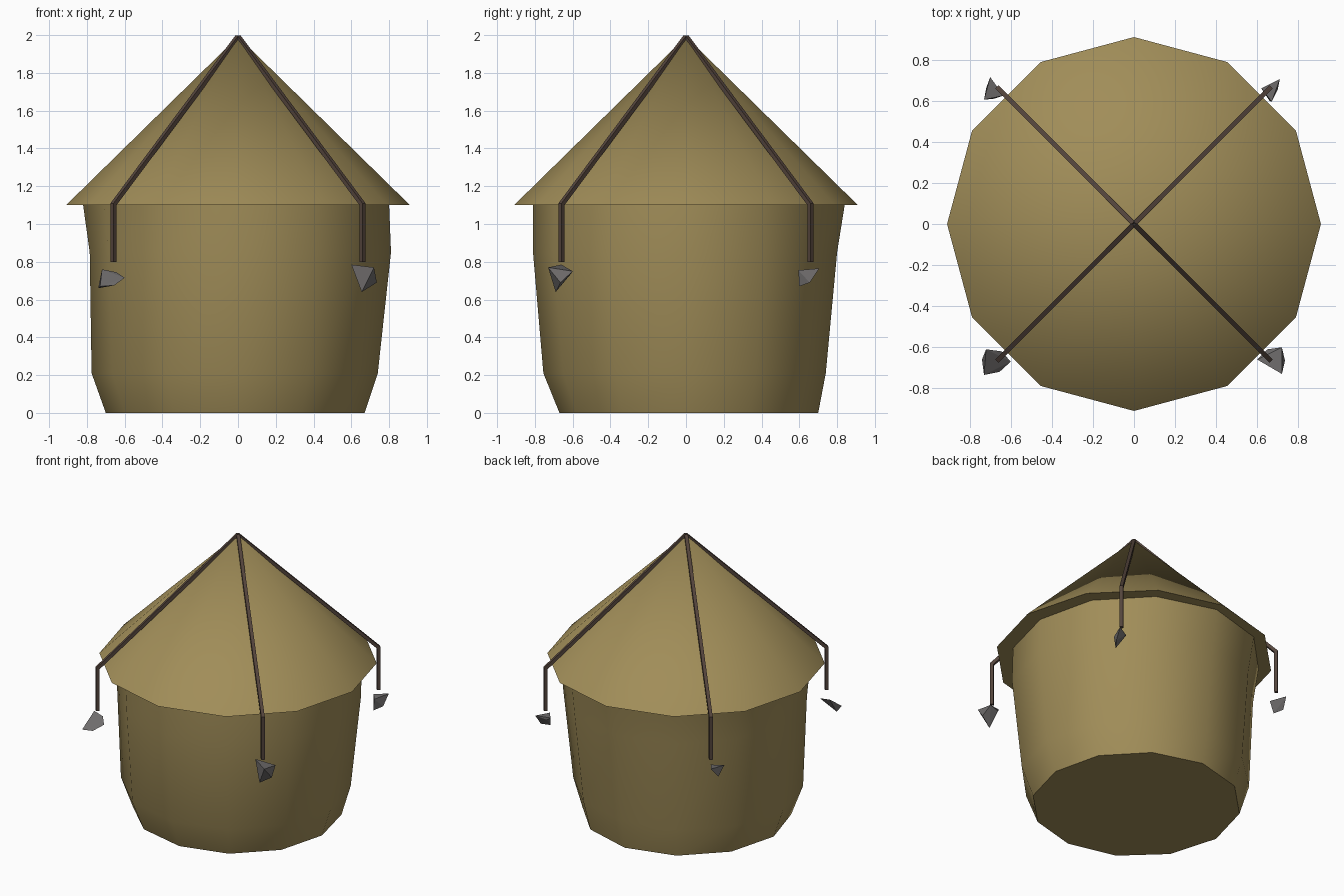
import bpy, bmesh, math
from mathutils import Vector

if "Cube" in bpy.data.objects:
    bpy.data.objects.remove(bpy.data.objects["Cube"])


def material(name, rgb):
    m = bpy.data.materials.new(name)
    m.diffuse_color = (*rgb, 1)
    m.use_nodes = True
    m.node_tree.nodes["Principled BSDF"].inputs["Base Color"].default_value = m.diffuse_color
    return m


STRAW = material("straw", (0.355, 0.268, 0.099))
ROPE = material("dark_rope", (0.088, 0.058, 0.045))
STONE = material("grey_stone", (0.16, 0.152, 0.152))


def finish(bm, name, mat, smooth_angle=None):
    bmesh.ops.recalc_face_normals(bm, faces=bm.faces)
    me = bpy.data.meshes.new(name)
    bm.to_mesh(me)
    bm.free()
    me.materials.append(mat)
    ob = bpy.data.objects.new(name, me)
    bpy.context.collection.objects.link(ob)
    if smooth_angle:
        bpy.ops.object.select_all(action='DESELECT')
        ob.select_set(True)
        bpy.context.view_layer.objects.active = ob
        bpy.ops.object.shade_smooth_by_angle(angle=math.radians(smooth_angle))
    return ob


def loft(bm, rings):
    """Skin a list of point rings and cap both ends."""
    vs = [[bm.verts.new(p) for p in ring] for ring in rings]
    n = len(vs[0])
    for a, b in zip(vs, vs[1:]):
        for i in range(n):
            j = (i + 1) % n
            bm.faces.new((a[i], a[j], b[j], b[i]))
    bm.faces.new(vs[0])
    bm.faces.new(vs[-1])


# Stack body: lumpy 12-sided drum; each level has radii toward +x, +y, -x, -y
LEVELS = [(0.0, (0.67, 0.70, 0.70, 0.67)),
          (0.21, (0.74, 0.74, 0.775, 0.755)),
          (0.85, (0.81, 0.80, 0.785, 0.81)),
          (1.1, (0.80, 0.84, 0.82, 0.81))]
rings = []
for z, radii in LEVELS:
    ring = []
    for i in range(12):
        q, f = i // 3, (i % 3) / 3
        r = radii[q] * (1 - f) + radii[(q + 1) % 4] * f
        a = math.tau * i / 12
        ring.append((r * math.cos(a), r * math.sin(a), z))
    rings.append(ring)
bm = bmesh.new()
loft(bm, rings)
finish(bm, "straw_body", STRAW, 40)

# Conical cap with a flat underside
bm = bmesh.new()
apex = bm.verts.new((0, 0, 1.992))
rim = [bm.verts.new((0.91 * math.cos(math.tau * i / 12),
                     0.91 * math.sin(math.tau * i / 12), 1.1)) for i in range(12)]
for i in range(12):
    bm.faces.new((rim[i], rim[(i + 1) % 12], apex))
bm.faces.new(rim)
finish(bm, "straw_cap", STRAW, 40)

# Four ropes from the peak over the eave, hanging straight down
H = 0.0115
PATH = [(0.0, 1.99), (0.933, 1.104), (0.933, 0.80)]       # radius, height
NORMALS = [(0.69, 0.72), (1.0, 0.42), (1.0, 0.0)]         # mitred outward offsets
for k, name in enumerate(("back_right", "back_left", "front_left", "front_right")):
    a = math.radians(45 + 90 * k)
    out = Vector((math.cos(a), math.sin(a), 0))
    side = Vector((-math.sin(a), math.cos(a), 0))
    up = Vector((0, 0, 1))
    rings = []
    for (r, z), (nr, nz) in zip(PATH, NORMALS):
        c, n = out * r + up * z, out * nr + up * nz
        rings.append([c + H * (s * side + t * n)
                      for s, t in ((-1, -1), (1, -1), (1, 1), (-1, 1))])
    bm = bmesh.new()
    loft(bm, rings)
    finish(bm, "rope_" + name, ROPE)

# Rough weight stones under the rope ends
STONES = {
    "front_right": [(.60, -.66, .785), (.72, -.60, .75), (.72, -.73, .77),
                    (.735, -.665, .69), (.655, -.69, .64), (.65, -.61, .735)],
    "front_left": [(-.72, -.61, .76), (-.645, -.62, .745), (-.60, -.67, .715),
                   (-.655, -.72, .675), (-.73, -.735, .67), (-.74, -.66, .66)],
    "back_right": [(.71, .705, .765), (.62, .66, .755), (.67, .595, .755),
                   (.70, .655, .69), (.66, .60, .67), (.64, .67, .74)],
    "back_left": [(-.70, .715, .76), (-.635, .625, .74), (-.73, .605, .755),
                  (-.68, .61, .67), (-.72, .66, .69)],
}
for name, pts in STONES.items():
    bm = bmesh.new()
    for p in pts:
        bm.verts.new(p)
    hull = bmesh.ops.convex_hull(bm, input=bm.verts)
    loose = [v for v in bm.verts if not v.link_faces]
    bmesh.ops.delete(bm, geom=loose, context='VERTS')
    finish(bm, "stone_" + name, STONE)
